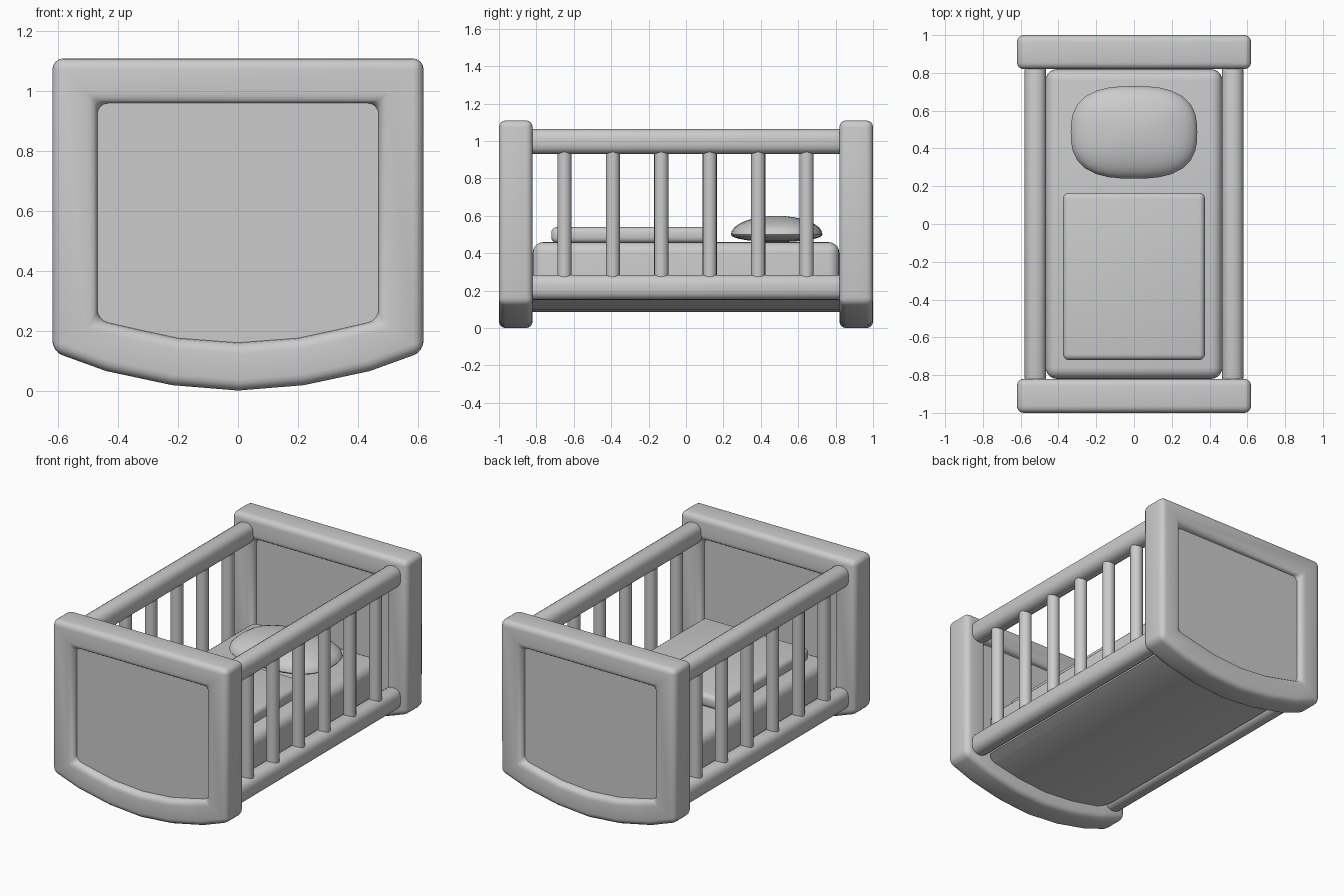
import bpy, bmesh, math

cube = bpy.data.objects.get("Cube")
if cube:
    bpy.data.objects.remove(cube, do_unlink=True)

grey = bpy.data.materials.new("plain grey")
grey.use_nodes = True
grey.diffuse_color = (0.6, 0.6, 0.6, 1)
grey.node_tree.nodes["Principled BSDF"].inputs["Base Color"].default_value = (0.6, 0.6, 0.6, 1)


def finish(name, bm, bevel=0, segments=4, keep=None):
    """Turn a bmesh into a smooth object, rounding the sharp edges that pass keep."""
    bmesh.ops.recalc_face_normals(bm, faces=bm.faces)
    if bevel:
        edges = [e for e in bm.edges
                 if e.calc_face_angle(0) > math.radians(30) and (keep is None or keep(e))]
        bmesh.ops.bevel(bm, geom=edges, offset=bevel, segments=segments,
                        profile=0.5, affect='EDGES', clamp_overlap=True)
    mesh = bpy.data.meshes.new(name)
    bm.to_mesh(mesh)
    bm.free()
    mesh.materials.append(grey)
    ob = bpy.data.objects.new(name, mesh)
    bpy.context.collection.objects.link(ob)
    bpy.ops.object.select_all(action='DESELECT')
    ob.select_set(True)
    bpy.context.view_layer.objects.active = ob
    bpy.ops.object.shade_smooth_by_angle(angle=math.radians(35))
    return ob


def mirrored(half):
    """Close a half outline running from the top right to the bottom centre."""
    return half + [(-x, z) for x, z in reversed(half[:-1])]


def extrude_outline(outline, y0, y1):
    bm = bmesh.new()
    face = bm.faces.new([bm.verts.new((x, y0, z)) for x, z in outline])
    new = bmesh.ops.extrude_face_region(bm, geom=[face])["geom"]
    for v in new:
        if isinstance(v, bmesh.types.BMVert):
            v.co.y = y1
    return bm


def ring_outline(outer, inner, y0, y1):
    bm = bmesh.new()
    loops = [[bm.verts.new((x, y, z)) for x, z in pts]
             for pts, y in ((outer, y0), (outer, y1), (inner, y1), (inner, y0))]
    n = len(outer)
    for k in range(4):
        a, b = loops[k], loops[(k + 1) % 4]
        for i in range(n):
            j = (i + 1) % n
            bm.faces.new((a[i], a[j], b[j], b[i]))
    return bm


def rounded_box(name, lo, hi, bevel):
    bm = extrude_outline([(lo[0], lo[2]), (hi[0], lo[2]), (hi[0], hi[2]), (lo[0], hi[2])],
                         lo[1], hi[1])
    return finish(name, bm, bevel)


# End frames with a curved rocker foot and a recessed panel
outer = mirrored([(0.62, 1.11), (0.62, 0.13), (0.44, 0.065), (0.22, 0.018), (0, 0)])
inner = mirrored([(0.47, 0.96), (0.47, 0.235), (0.33, 0.203), (0.2, 0.175), (0, 0.16)])
for side, s in (("front", -1), ("back", 1)):
    y0, y1 = sorted((s * 0.82, s))
    finish(side + "_frame", ring_outline(outer, inner, y0, y1), 0.036)
    panel = [(x * 1.06, 0.6 + (z - 0.6) * 1.06) for x, z in inner]
    finish(side + "_panel", extrude_outline(panel, y0 + 0.04, y1 - 0.04))

# Side rails and spindles
for side, s in (("left", 1), ("right", -1)):
    x0, x1 = sorted((s * 0.465, s * 0.58))
    for level, z in (("top", 0.93), ("bottom", 0.15)):
        rounded_box(f"{side}_{level}_rail", (x0, -0.86, z), (x1, 0.86, z + 0.135), 0.05)
    for i in range(6):
        bm = bmesh.new()
        bmesh.ops.create_cone(bm, cap_ends=True, segments=16, radius1=0.038,
                              radius2=0.038, depth=0.72)
        bmesh.ops.translate(bm, verts=bm.verts, vec=(s * 0.522, -0.65 + 0.259 * i, 0.61))
        finish(f"{side}_spindle_{i + 1}", bm)

# Mattress body with a curved underside
body = mirrored([(0.468, 0.46), (0.468, 0.165), (0.4, 0.14), (0.2, 0.1), (0, 0.085)])
finish("mattress", extrude_outline(body, -0.82, 0.82), 0.06, 5,
       lambda e: max(v.co.z for v in e.verts) > 0.3)

# Blanket
rounded_box("blanket", (-0.375, -0.72, 0.455), (0.375, 0.165, 0.54), 0.03)

# Pillow: a soft squared dome with a shallow underside
bm = bmesh.new()
bmesh.ops.create_uvsphere(bm, u_segments=32, v_segments=16, radius=1)
for v in bm.verts:
    x, y, z = v.co
    r = math.hypot(x, y)
    if r > 1e-5:
        k = r / ((abs(x) ** 2.7 + abs(y) ** 2.7) ** (1 / 2.7))
        x, y = x * k, y * k
    v.co = (0.335 * x, 0.485 + 0.245 * y, 0.5 + z * (0.1 if z > 0 else 0.04))
finish("pillow", bm)
